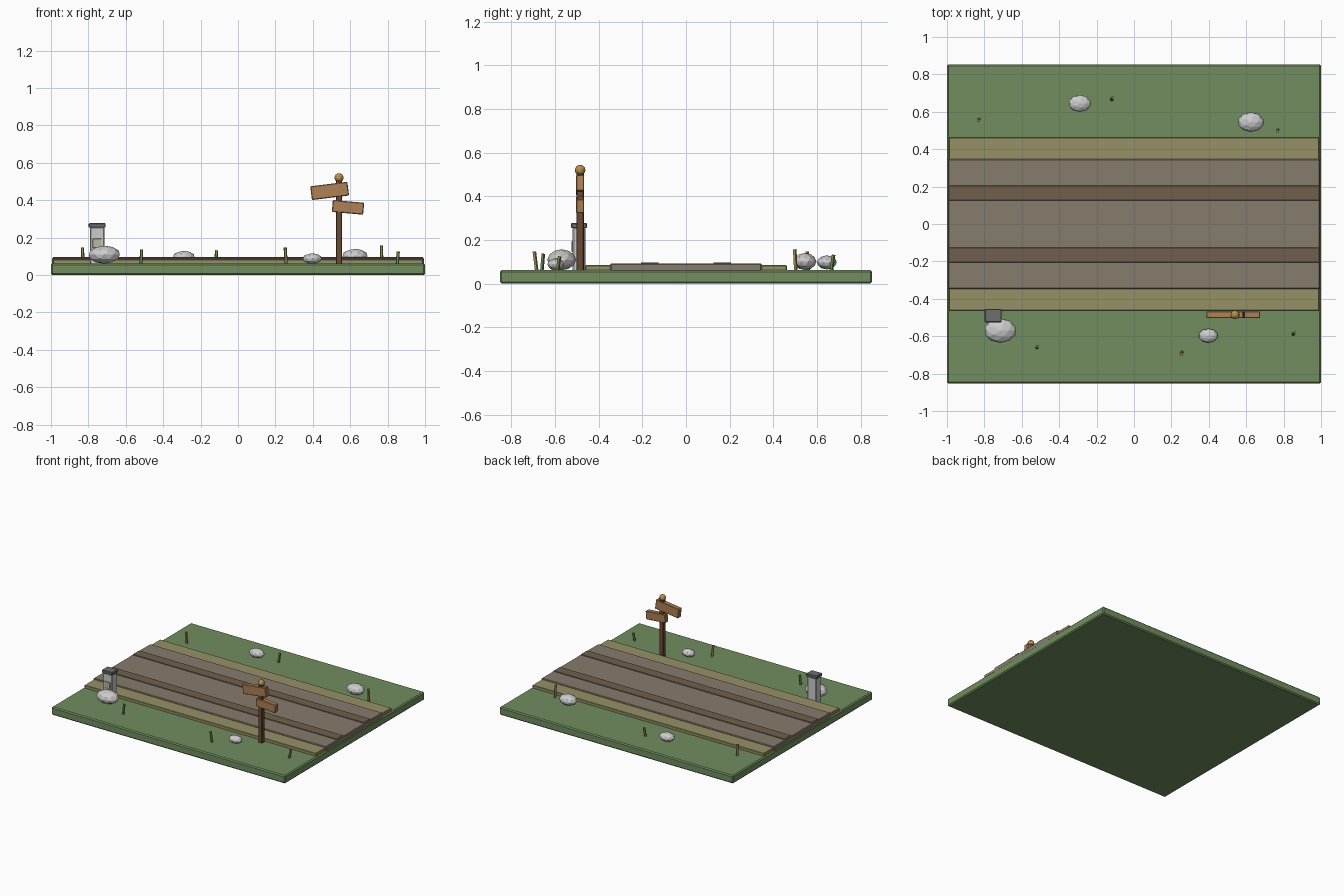
import bpy
from math import radians

if "Cube" in bpy.data.objects:
    bpy.data.objects.remove(bpy.data.objects["Cube"])


def mat(name, rgb):
    m = bpy.data.materials.new(name)
    m.diffuse_color = (*rgb, 1)
    m.use_nodes = True
    m.node_tree.nodes["Principled BSDF"].inputs["Base Color"].default_value = m.diffuse_color
    return m


GRASS = mat("grass", (0.165, 0.27, 0.115))
DIRT = mat("dirt", (0.24, 0.20, 0.15))
RUT = mat("rut", (0.16, 0.117, 0.072))
VERGE = mat("verge", (0.305, 0.28, 0.133))
WOOD = mat("wood", (0.43, 0.22, 0.09))
DARK_WOOD = mat("dark_wood", (0.147, 0.067, 0.032))
GOLD = mat("gold", (0.5, 0.28, 0.07))
PALE = mat("pale_stone", (0.5, 0.46, 0.36))
BLADE = mat("green_blade", (0.15, 0.27, 0.07))
DRY = mat("dry_blade", (0.33, 0.27, 0.1))
STONE = mat("dark_stone", (0.15, 0.16, 0.16))


def finish(name, material):
    o = bpy.context.object
    o.name = name
    if material:
        o.data.materials.append(material)
    return o


def box(name, loc, size, material=None, bevel=0.0, rot=(0, 0, 0)):
    bpy.ops.mesh.primitive_cube_add(size=1, location=loc, rotation=rot)
    o = finish(name, material)
    o.scale = size
    bpy.ops.object.transform_apply(location=False, rotation=False, scale=True)
    if bevel:
        b = o.modifiers.new("bevel", 'BEVEL')
        b.width = bevel
        b.segments = 1
    return o


# Ground slab and raised road
box("ground", (0, 0, 0.031), (2, 1.706, 0.062), GRASS, 0.008)
box("road", (0, 0, 0.073), (1.99, 0.695, 0.038), DIRT, 0.005)

# Verges and wheel ruts on both sides of the road
for side, s in (("front", -1), ("back", 1)):
    box(side + "_verge", (0, s * 0.403, 0.071), (1.98, 0.118, 0.026), VERGE, 0.003)
    box(side + "_rut", (0, s * 0.166, 0.092), (1.98, 0.08, 0.010), RUT, 0.002)

# Signpost with two tilted boards and a ball finial
box("sign_post", (0.54, -0.485, 0.28), (0.034, 0.034, 0.45), DARK_WOOD, 0.003)
box("upper_sign", (0.49, -0.485, 0.45), (0.2, 0.037, 0.074), WOOD, 0.004, (0, radians(-7), 0))
box("lower_sign", (0.588, -0.485, 0.362), (0.168, 0.037, 0.064), WOOD, 0.004, (0, radians(5), 0))
bpy.ops.mesh.primitive_uv_sphere_add(segments=12, ring_count=8, radius=0.024, location=(0.54, -0.485, 0.52))
finish("post_finial", GOLD)

# Milestone
box("milestone_body", (-0.753, -0.49, 0.157), (0.078, 0.058, 0.2), None, 0.005)
box("milestone_cap", (-0.753, -0.49, 0.266), (0.09, 0.072, 0.024), STONE, 0.004)
box("milestone_plate", (-0.753, -0.52, 0.17), (0.048, 0.008, 0.05), PALE, 0.002)

# Faceted rocks
ROCKS = [((-0.715, -0.57, 0.109), (0.087, 0.066, 0.048)),
         ((0.397, -0.597, 0.088), (0.052, 0.038, 0.028)),
         ((-0.29, 0.645, 0.097), (0.06, 0.046, 0.032)),
         ((0.625, 0.545, 0.101), (0.07, 0.053, 0.039))]
for i, (loc, scale) in enumerate(ROCKS):
    bpy.ops.mesh.primitive_ico_sphere_add(subdivisions=2, radius=1, location=loc)
    o = finish(f"rock_{i + 1}", None)
    o.scale = scale

# Grass stalks: x, y, top height, lean, material
STALKS = [(-0.83, 0.557, 0.147, -4, DRY), (-0.117, 0.67, 0.132, 8, BLADE),
          (0.768, 0.5, 0.157, -3, DRY), (-0.517, -0.658, 0.137, 5, BLADE),
          (0.255, -0.69, 0.147, -7, DRY), (0.854, -0.585, 0.125, 9, BLADE)]
for i, (x, y, top, lean, material) in enumerate(STALKS):
    h = top - 0.055
    bpy.ops.mesh.primitive_cylinder_add(vertices=5, radius=0.009, depth=h, location=(x, y, 0.055 + h / 2),
                                        rotation=(radians(-lean), radians(lean / 2), 0))
    finish(f"grass_stalk_{i + 1}", material)
